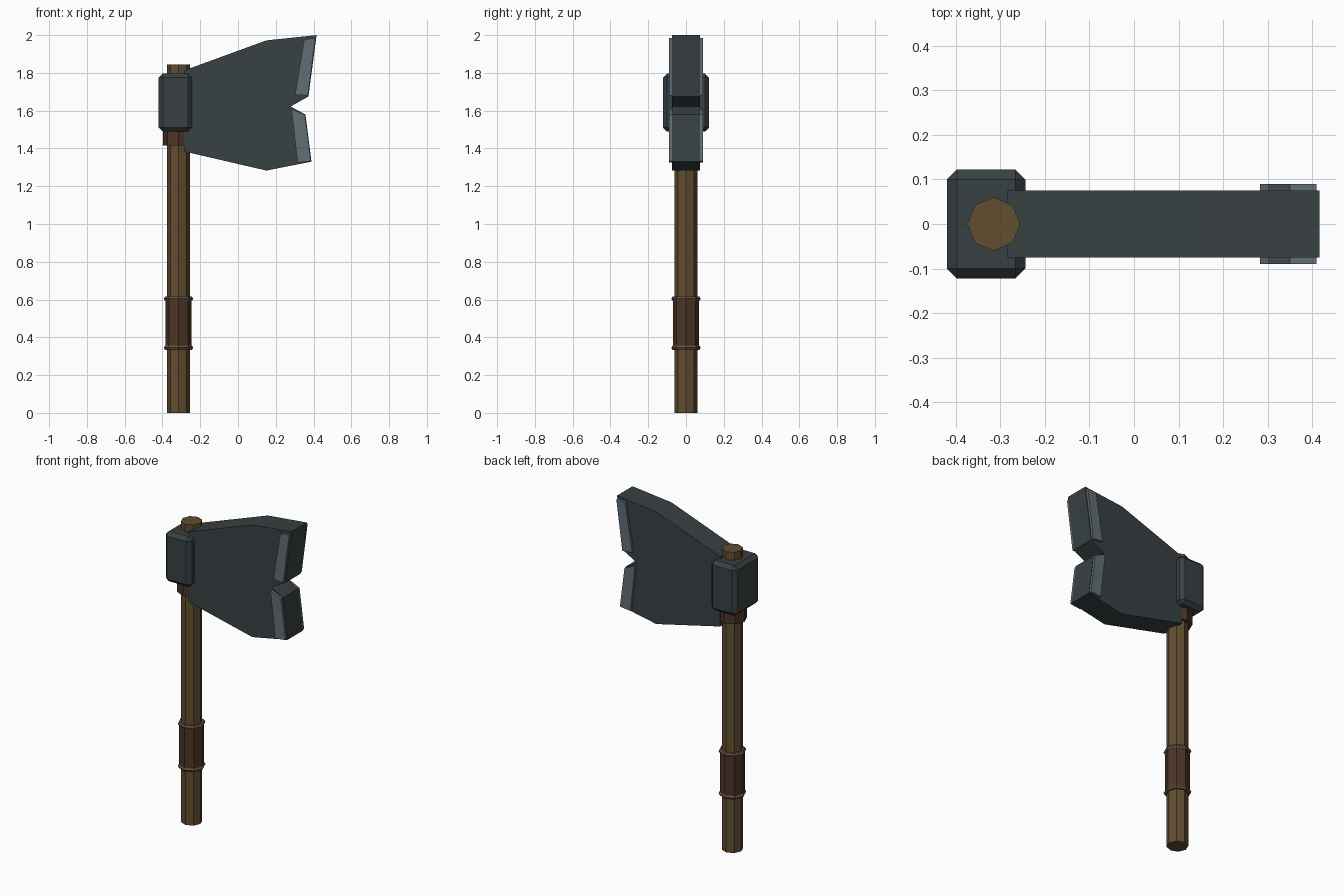
import bpy, bmesh
from math import pi

if "Cube" in bpy.data.objects:
    bpy.data.objects.remove(bpy.data.objects["Cube"])

SHAFT_X = -0.315


def material(name, rgb):
    m = bpy.data.materials.new(name)
    m.diffuse_color = (*rgb, 1)
    m.use_nodes = True
    m.node_tree.nodes["Principled BSDF"].inputs["Base Color"].default_value = m.diffuse_color
    return m


WOOD = material("wood", (0.12, 0.075, 0.03))
LEATHER = material("leather", (0.07, 0.035, 0.02))
CORD = material("cord", (0.13, 0.085, 0.045))
IRON = material("iron", (0.04, 0.052, 0.056))
STEEL = material("steel", (0.12, 0.155, 0.18))


def finish(obj, name, mat):
    obj.name = name
    obj.data.materials.append(mat)
    return obj


def octagon(name, radius, z0, z1, mat):
    """Eight-sided prism around the shaft axis."""
    bpy.ops.mesh.primitive_cylinder_add(vertices=8, radius=radius, depth=z1 - z0,
                                        location=(SHAFT_X, 0, (z0 + z1) / 2))
    return finish(bpy.context.object, name, mat)


def plate(name, outline, y0, y1, mat):
    """Extrude an x-z outline from y0 to y1."""
    bm = bmesh.new()
    face = bm.faces.new([bm.verts.new((x, y0, z)) for x, z in outline])
    new = bmesh.ops.extrude_face_region(bm, geom=[face])["geom"]
    verts = [v for v in new if isinstance(v, bmesh.types.BMVert)]
    bmesh.ops.translate(bm, verts=verts, vec=(0, y1 - y0, 0))
    bmesh.ops.recalc_face_normals(bm, faces=bm.faces)
    mesh = bpy.data.meshes.new(name)
    bm.to_mesh(mesh)
    bm.free()
    obj = bpy.data.objects.new(name, mesh)
    bpy.context.collection.objects.link(obj)
    return finish(obj, name, mat)


# Shaft and its leather wraps
octagon("shaft", 0.06, 0, 1.845, WOOD)
octagon("grip", 0.07, 0.345, 0.605, LEATHER)
octagon("head_wrap", 0.083, 1.415, 1.52, LEATHER)

# Cord rings at both ends of the grip
for label, z in (("lower", 0.345), ("upper", 0.605)):
    bpy.ops.mesh.primitive_torus_add(major_segments=8, minor_segments=6, major_radius=0.065,
                                     minor_radius=0.013, location=(SHAFT_X, 0, z))
    finish(bpy.context.object, label + "_grip_ring", CORD)

# Chamfered socket block
bpy.ops.mesh.primitive_cube_add(size=1, location=(-0.332, 0, 1.643))
socket = finish(bpy.context.object, "socket", IRON)
socket.scale = (0.176, 0.244, 0.308)
bpy.ops.object.transform_apply(location=False, rotation=False, scale=True)
bevel = socket.modifiers.new("chamfer", "BEVEL")
bevel.width = 0.022
bevel.segments = 1

# Notched blade
plate("blade", [(-0.285, 1.813), (0.15, 1.972), (0.416, 2.0), (0.373, 1.675), (0.278, 1.622),
                (0.357, 1.58), (0.389, 1.33), (0.15, 1.283), (-0.285, 1.384)],
      -0.075, 0.075, IRON)

# Sharpened steel strips on both faces of the blade
STRIPS = {
    "upper": [(0.35, 1.977), (0.41, 1.985), (0.37, 1.68), (0.302, 1.685)],
    "lower": [(0.283, 1.61), (0.355, 1.578), (0.386, 1.333), (0.315, 1.325)],
}
for label, outline in STRIPS.items():
    for side, s in (("front", -1), ("back", 1)):
        plate(f"{label}_edge_{side}", outline, s * 0.07, s * 0.09, STEEL)
